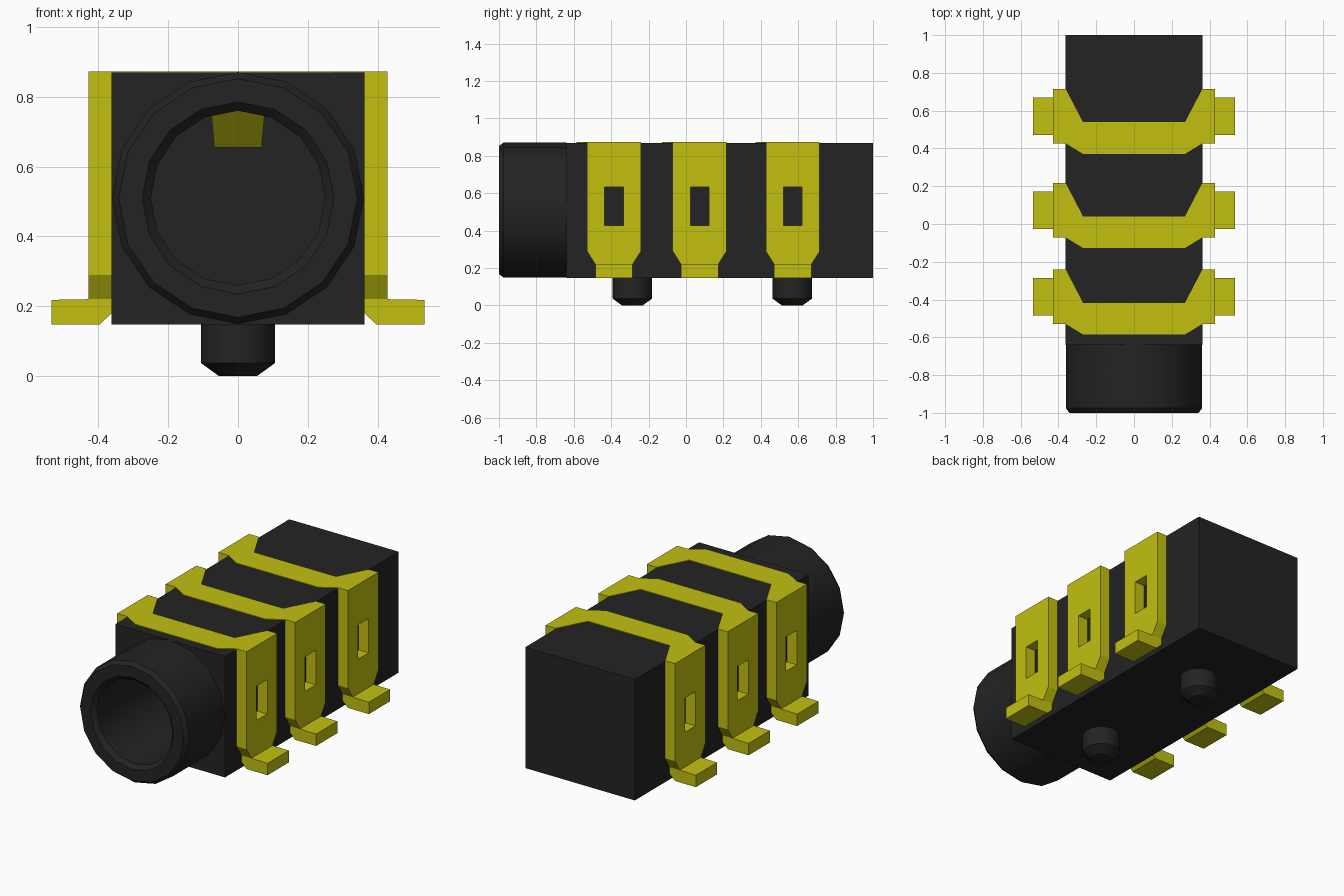
import bpy, bmesh, math
from mathutils import Vector

if "Cube" in bpy.data.objects:
    bpy.data.objects.remove(bpy.data.objects["Cube"], do_unlink=True)


def material(name, rgb):
    m = bpy.data.materials.new(name)
    m.use_nodes = True
    m.diffuse_color = (*rgb, 1)
    m.node_tree.nodes["Principled BSDF"].inputs["Base Color"].default_value = (*rgb, 1)
    return m


BLACK = material("black plastic", (0.017, 0.017, 0.017))
GOLD = material("yellow metal", (0.54, 0.53, 0.005))


def finish(name, bm, mat):
    bmesh.ops.recalc_face_normals(bm, faces=bm.faces[:])
    mesh = bpy.data.meshes.new(name)
    bm.to_mesh(mesh)
    bm.free()
    mesh.materials.append(mat)
    ob = bpy.data.objects.new(name, mesh)
    bpy.context.collection.objects.link(ob)
    return ob


def prism(name, pts, axis, lo, hi, mat):
    """Extrude a 2D outline along an axis; pts hold the other two coordinates in order."""
    def place(p, d):
        c = list(p)
        c.insert(axis, d)
        return Vector(c)
    bm = bmesh.new()
    face = bm.faces.new([bm.verts.new(place(p, lo)) for p in pts])
    ext = bmesh.ops.extrude_face_region(bm, geom=[face])
    shift = place((0, 0), hi - lo)
    bmesh.ops.translate(bm, vec=shift, verts=[v for v in ext["geom"] if isinstance(v, bmesh.types.BMVert)])
    return finish(name, bm, mat)


def lathe(name, profile, origin, along_y, mat, closed=False, n=16):
    """Spin (radius, height) points round the y axis or the z axis."""
    bm = bmesh.new()
    rings = []
    for r, h in profile:
        ring = []
        for i in range(n):
            a = 2 * math.pi * i / n
            u, v = r * math.sin(a), r * math.cos(a)
            ring.append(bm.verts.new(Vector(origin) + Vector((u, h, v) if along_y else (u, v, h))))
        rings.append(ring)
    pairs = list(zip(rings, rings[1:])) + ([(rings[-1], rings[0])] if closed else [])
    for a, b in pairs:
        for i in range(n):
            j = (i + 1) % n
            bm.faces.new((a[i], a[j], b[j], b[i]))
    if not closed:
        bm.faces.new(rings[0])
        bm.faces.new(rings[-1])
    return finish(name, bm, mat)


def cut(ob, cutter):
    """Subtract the cutter, then drop it."""
    cutter.hide_render = True
    mod = ob.modifiers.new("cut", "BOOLEAN")
    mod.operation, mod.solver, mod.object = "DIFFERENCE", "EXACT", cutter
    bpy.ops.object.select_all(action="DESELECT")
    bpy.context.view_layer.objects.active = ob
    ob.select_set(True)
    bpy.ops.object.modifier_apply(modifier=mod.name)
    bpy.data.objects.remove(cutter, do_unlink=True)


def smooth(ob):
    bpy.ops.object.select_all(action="DESELECT")
    bpy.context.view_layer.objects.active = ob
    ob.select_set(True)
    bpy.ops.object.shade_smooth_by_angle(angle=math.radians(30))


# Housing block with a round bore
W, BOTTOM, TOP, MID = 0.362, 0.147, 0.869, 0.51
body = prism("housing", [(-W, BOTTOM), (W, BOTTOM), (W, TOP), (-W, TOP)], 1, -0.64, 1.0, BLACK)
cut(body, lathe("bore_cutter", [(0.25, -0.8), (0.25, 0.9)], (0, 0, MID), True, BLACK))
smooth(body)

# Round socket collar, chamfered inside and out
smooth(lathe("socket_collar",
             [(0.361, -0.64), (0.361, -0.975), (0.342, -1.0),
              (0.275, -1.0), (0.25, -0.975), (0.25, -0.64)],
             (0, 0, MID), True, BLACK, closed=True))

# Locating pegs underneath
for name, y in (("front_peg", -0.287), ("rear_peg", 0.568)):
    smooth(lathe(name, [(0.055, 0), (0.106, 0.037), (0.106, 0.16)], (0, y, 0), False, BLACK))

# Three metal contacts: bridge, spring blade, side legs and feet
for label, c in (("front", -0.385), ("middle", 0.073), ("rear", 0.571)):
    h = 0.144
    half = [(0.27, c - 0.2), (W, c - h), (W, c + h), (0.27, c - 0.032)]
    outline = half + [(-x, y) for x, y in reversed(half)]
    prism(label + "_bridge", outline, 2, 0.80, 0.873, GOLD)

    y0 = c - 0.06
    blade = prism(label + "_spring_blade",
                  [(y0, 0.85), (y0 + 0.2, 0.655), (y0 + 0.23, 0.675), (y0 + 0.04, 0.86)],
                  0, -0.085, 0.085, GOLD)
    for v in blade.data.vertices:
        if v.co.z < 0.7:
            v.co.x *= 0.8

    for side, s in (("left", 1), ("right", -1)):
        leg = prism(f"{label}_{side}_leg",
                    [(c - h, 0.873), (c + h, 0.873), (c + h, 0.29), (c + 0.1, 0.22),
                     (c - 0.1, 0.22), (c - h, 0.29)],
                    0, s * W, s * 0.428, GOLD)
        cut(leg, prism("slot_cutter",
                       [(c - 0.05, 0.427), (c + 0.05, 0.427), (c + 0.05, 0.632), (c - 0.05, 0.632)],
                       0, s * 0.3, s * 0.5, GOLD))
        foot = [(W, 0.18), (0.397, 0.147), (0.535, 0.147), (0.535, 0.218), (0.428, 0.22), (W, 0.22)]
        prism(f"{label}_{side}_foot", [(s * x, z) for x, z in foot], 1, c - 0.1, c + 0.1, GOLD)
